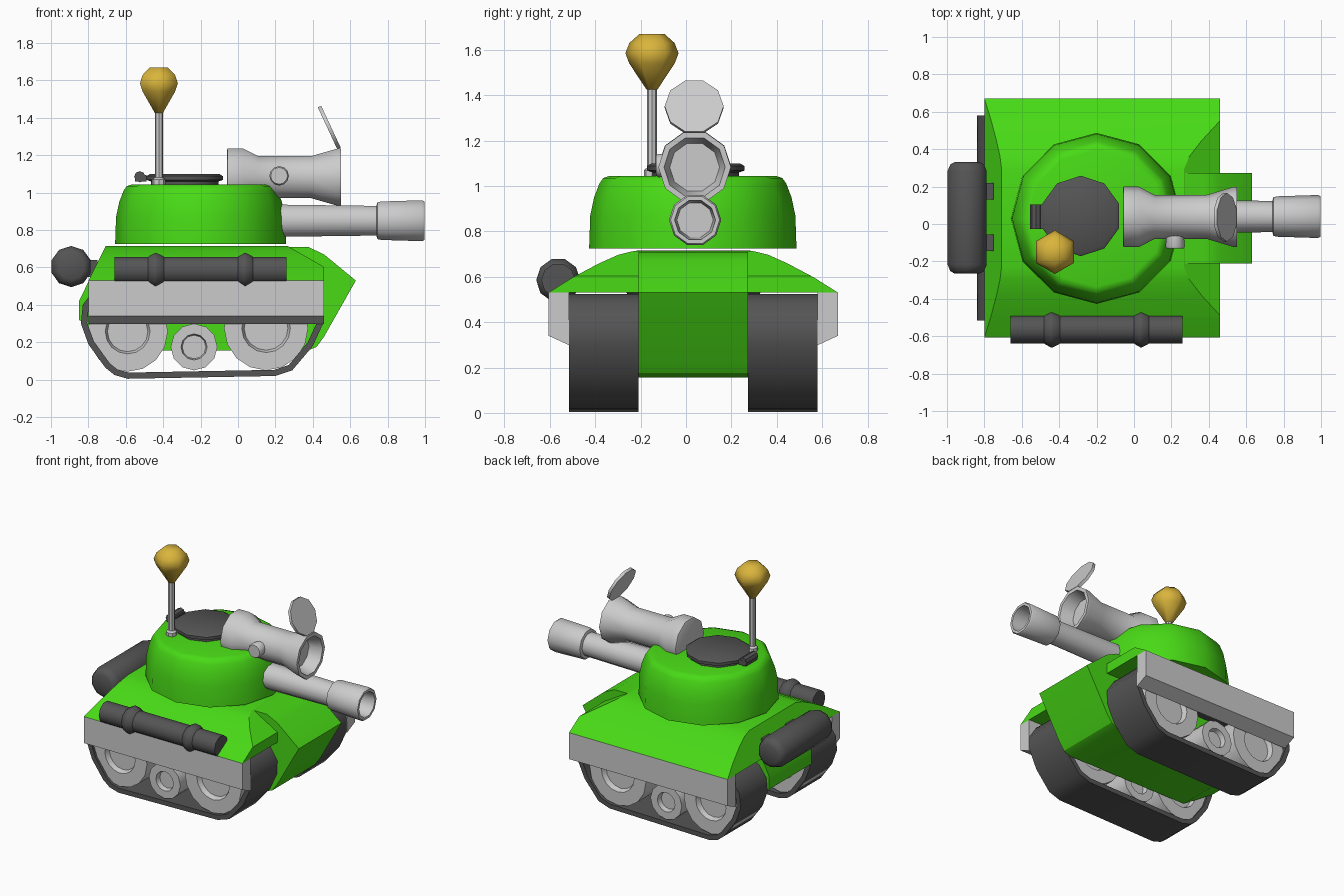
import bpy, bmesh, math
from mathutils import Vector, Matrix

if "Cube" in bpy.data.objects:
    bpy.data.objects.remove(bpy.data.objects["Cube"])

C = 0.032  # centre line of the vehicle in y


def material(name, rgb):
    m = bpy.data.materials.new(name)
    m.diffuse_color = (*rgb, 1)
    m.use_nodes = True
    m.node_tree.nodes["Principled BSDF"].inputs["Base Color"].default_value = m.diffuse_color
    return m


GREEN = material("green_paint", (0.065, 0.70, 0.008))
DARK = material("dark_rubber", (0.09, 0.09, 0.09))
GOLD = material("gold", (0.70, 0.46, 0.045))


def finish(name, bm, mat=None, angle=38):
    bmesh.ops.recalc_face_normals(bm, faces=bm.faces[:])
    me = bpy.data.meshes.new(name)
    bm.to_mesh(me)
    bm.free()
    ob = bpy.data.objects.new(name, me)
    bpy.context.collection.objects.link(ob)
    if mat:
        me.materials.append(mat)
    bpy.ops.object.select_all(action='DESELECT')
    ob.select_set(True)
    bpy.context.view_layer.objects.active = ob
    bpy.ops.object.shade_smooth_by_angle(angle=math.radians(angle))
    return ob


def lathe(name, profile, centre, axis='Z', sides=10, phase=0, mat=None, tilt=None, angle=38):
    """Revolve (radius, height) points around an axis; both ends are capped."""
    bm = bmesh.new()
    rings = []
    for r, h in profile:
        ring = []
        for i in range(sides):
            t = 2 * math.pi * i / sides + math.radians(phase)
            a, b = r * math.cos(t), r * math.sin(t)
            p = Vector({'X': (h, a, b), 'Y': (a, h, b), 'Z': (a, b, h)}[axis])
            if tilt:
                p = tilt @ p
            ring.append(bm.verts.new(p + Vector(centre)))
        rings.append(ring)
    for lo, hi in zip(rings, rings[1:]):
        for i in range(sides):
            j = (i + 1) % sides
            bm.faces.new((lo[i], lo[j], hi[j], hi[i]))
    bm.faces.new(rings[0])
    bm.faces.new(rings[-1])
    return finish(name, bm, mat, angle)


def prism_bm(points, lo, hi, axis):
    """Extrude a 2D outline: (x, z) along y, or (y, z) along x."""
    bm = bmesh.new()
    ends = [[bm.verts.new((u, d, v) if axis == 'Y' else (d, u, v)) for u, v in points]
            for d in (lo, hi)]
    n = len(points)
    for i in range(n):
        j = (i + 1) % n
        bm.faces.new((ends[0][i], ends[0][j], ends[1][j], ends[1][i]))
    bm.faces.new(ends[0])
    bm.faces.new(ends[1])
    return bm


def box(name, x, y, z, mat=None):
    pts = [(x[0], z[0]), (x[1], z[0]), (x[1], z[1]), (x[0], z[1])]
    return finish(name, prism_bm(pts, y[0], y[1], 'Y'), mat)


# Central hull
hull = [(-.71, .71), (.375, .71), (.46, .67), (.63, .53), (.46, .23), (.42, .175),
        (.37, .155), (-.6, .155), (-.85, .32), (-.85, .42)]
finish("hull", prism_bm(hull, C - .242, C + .242, 'Y'), GREEN, 30)

# Upper deck with sloping sides, cut by the front and rear slopes
half = [(.638, .53), (.53, .598), (.413, .66), (.33, .697), (.26, .714)]
section = [(C + y, z) for y, z in half] + [(C - y, z) for y, z in reversed(half)]
deck = prism_bm(section, -.8, .46, 'X')
for co, no in (((.46, 0, .603), (.112, 0, .195)), ((-.8, 0, .53), (-.18, 0, .09))):
    bmesh.ops.bisect_plane(deck, geom=deck.verts[:] + deck.edges[:] + deck.faces[:],
                           plane_co=co, plane_no=no, clear_outer=True)
    bmesh.ops.holes_fill(deck, edges=[e for e in deck.edges if e.is_boundary])
finish("upper_deck", deck, GREEN, 25)

# Running gear, both sides
track = [(-.84, .30), (-.80, .19), (-.71, .065), (-.66, .025), (-.59, .005), (.20, .02),
         (.29, .05), (.40, .18), (.455, .30), (.46, .40), (.40, .49), (.30, .525),
         (-.66, .525), (-.77, .48), (-.83, .40)]
inner = []
for i, p in enumerate(track):
    # inset each corner along its mitre direction
    p, a, b = Vector(p), Vector(track[i - 1]), Vector(track[(i + 1) % len(track)])
    d1, d2 = (p - a).normalized(), (b - p).normalized()
    n1, n2 = Vector((-d1.y, d1.x)), Vector((-d2.y, d2.x))
    inner.append(p + (n1 + n2) * (.033 / (1 + n1.dot(n2))))

for s, side in ((-1, "right"), (1, "left")):
    bm = bmesh.new()
    rows = [[bm.verts.new((p[0], C + s * off, p[1])) for p in loop]
            for loop, off in ((track, .242), (track, .547), (inner, .547), (inner, .242))]
    n = len(track)
    for k in range(4):
        for i in range(n):
            j = (i + 1) % n
            r, q = rows[k], rows[(k + 1) % 4]
            bm.faces.new((r[i], r[j], q[j], q[i]))
    finish(side + "_track", bm, DARK, 40)
    for part, x, z, r, hub, sides in (("rear_wheel", -.59, .258, .215, .12, 16),
                                      ("road_wheel", -.235, .175, .125, .07, 12),
                                      ("front_wheel", .15, .275, .225, .13, 16)):
        prof = [(hub * .9, -.10), (hub, -.135), (r, -.135), (r, .135), (hub, .135), (hub * .9, .10)]
        lathe(f"{side}_{part}", prof, (x, C + s * .394, z), 'Y', sides)
    skirt = [(C + s * .547, .53), (C + s * .638, .53), (C + s * .638, .34), (C + s * .547, .298)]
    finish(side + "_skirt", prism_bm(skirt, -.8, .46, 'X'))

# Turret
lathe("turret", [(.457, .725), (.452, .87), (.435, .95), (.412, 1.01), (.395, 1.035), (.365, 1.045)],
      (-.2, .03, 0), 'Z', 12, 0, GREEN, angle=45)

# Hatch with hinge
lathe("hatch", [(.19, 1.04), (.19, 1.06), (.215, 1.068), (.215, 1.088), (.195, 1.10)],
      (-.285, .043, 0), 'Z', 10, 90, DARK)
box("hatch_hinge", (-.55, -.49), (-.028, .105), (1.06, 1.095), DARK)
lathe("hatch_hinge_pin", [(.03, -.066), (.03, .066)], (-.525, .038, 1.085), 'Y', 8, 0, DARK)

# Aerial and bulb
lathe("aerial", [(.036, 1.04), (.036, 1.07), (.022, 1.08), (.022, 1.44)], (-.423, -.15, 0), 'Z', 8)
lathe("aerial_bulb", [(.024, 1.425), (.10, 1.54), (.117, 1.585), (.10, 1.63), (.055, 1.67)],
      (-.423, -.15, 0), 'Z', 6, 90, GOLD, angle=65)

# Main gun with hollow muzzle
lathe("gun_barrel", [(.09, .1), (.09, .25), (.083, .76)], (0, .04, .85), 'X')
lathe("muzzle", [(.085, .74), (.103, .745), (.108, .765), (.115, .985), (.108, .997), (.09, .997), (.08, .85)],
      (0, .04, .85), 'X')

# Spotlight on the turret roof
lathe("spotlight", [(.15, -.06), (.162, -.055), (.162, .025), (.118, .11), (.118, .39), (.16, .53),
                    (.16, .552), (.135, .552), (.11, .46)], (0, .038, 1.083), 'X')
lathe("spotlight_lid", [(.13, -.01), (.13, .01)], (.488, .036, 1.348), 'Z', 10, 90, None,
      Matrix.Rotation(math.radians(65), 3, 'Y'))
lathe("spotlight_knob", [(.045, -.05), (.052, -.12), (.045, -.132)], (.22, 0, 1.09), 'Y', 12)

# Side tube with two raised rings
lathe("side_tube", [(.075, -.66), (.075, -.48), (.08, -.475), (.097, -.445), (.097, -.435), (.08, -.40),
                    (.075, -.395), (.075, 0), (.08, .005), (.097, .035), (.097, .042), (.08, .075),
                    (.075, .08), (.075, .26)], (0, -.563, .585), 'X', 10, 0, DARK)

# Rear tank with brackets
lathe("rear_tank", [(.07, -.298), (.095, -.285), (.11, -.25), (.11, .25), (.095, .285), (.07, .298)],
      (-.892, .033, .605), 'Y', 10, 18, DARK, angle=45)
for name, y in (("bracket_a", .175), ("bracket_b", -.10)):
    box("rear_tank_" + name, (-.85, -.75), (y - .045, y + .045), (.55, .64), DARK)
